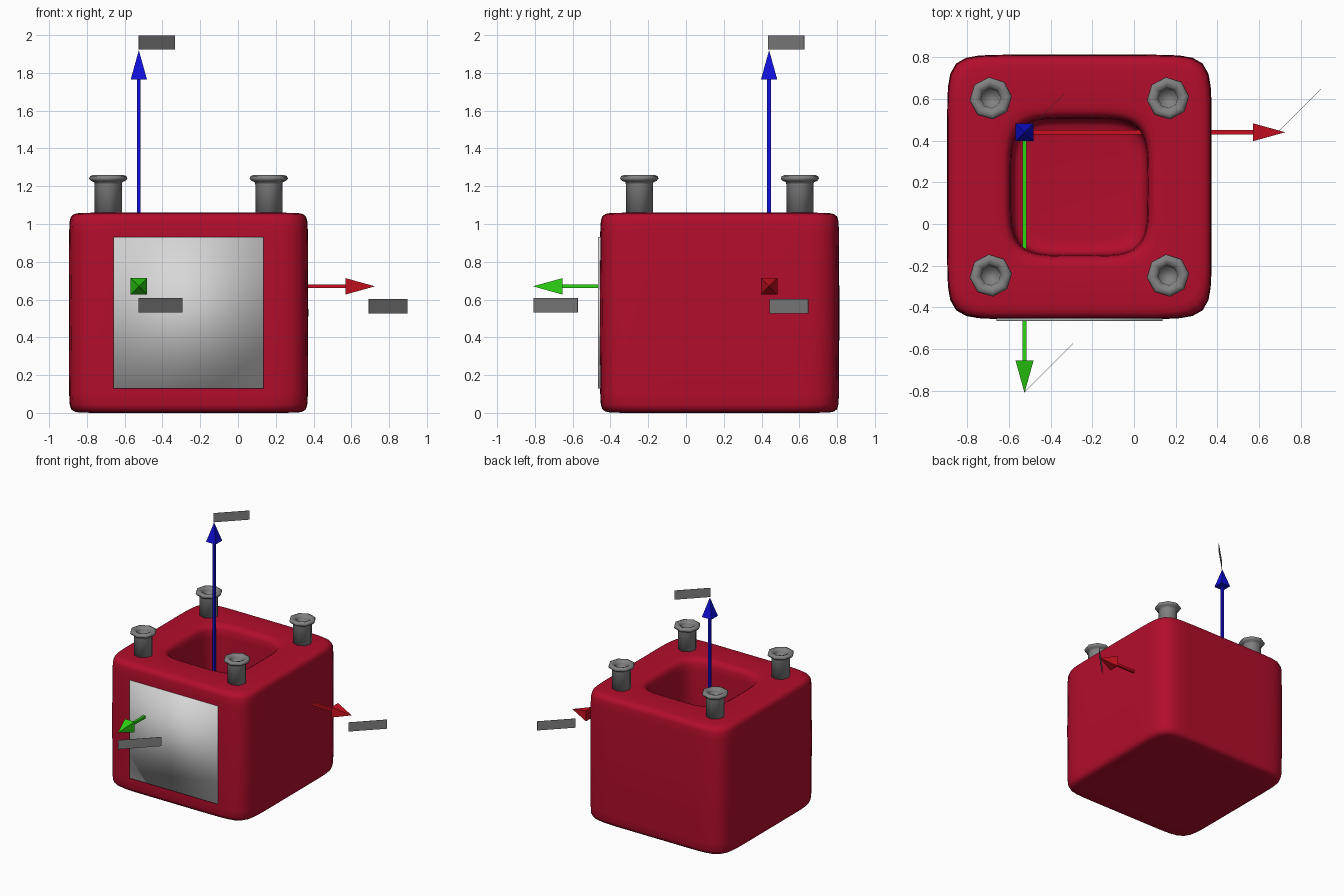
import bpy, bmesh, math
from mathutils import Matrix, Vector

if "Cube" in bpy.data.objects:
    bpy.data.objects.remove(bpy.data.objects["Cube"])

CX, CY = -0.262, 0.178            # centre of the block


def material(name, rgb):
    m = bpy.data.materials.new(name)
    m.diffuse_color = (*rgb, 1)
    m.use_nodes = True
    m.node_tree.nodes["Principled BSDF"].inputs["Base Color"].default_value = m.diffuse_color
    return m


RED = material("block red", (0.45, 0.004, 0.025))
WHITE = material("panel white", (0.68, 0.68, 0.68))
GREY = material("stud grey", (0.22, 0.22, 0.22))
ARROW_RED = material("arrow red", (0.60, 0.005, 0.015))
ARROW_GREEN = material("arrow green", (0.025, 0.66, 0.006))
ARROW_BLUE = material("arrow blue", (0.005, 0.005, 0.70))


def finish(bm, name, mat, smooth=False):
    bmesh.ops.recalc_face_normals(bm, faces=bm.faces)
    me = bpy.data.meshes.new(name)
    bm.to_mesh(me)
    bm.free()
    me.materials.append(mat)
    for p in me.polygons:
        p.use_smooth = smooth
    ob = bpy.data.objects.new(name, me)
    bpy.context.collection.objects.link(ob)
    return ob


def loft(name, mat, rings, count, centre, smooth, start=0.0):
    """Skin stacked superellipse rings (half size, z, exponent), capped at both ends."""
    bm = bmesh.new()
    loops = []
    for a, z, n in rings:
        loop = []
        for i in range(count):
            t = start + 2 * math.pi * i / count
            c, s = math.cos(t), math.sin(t)
            r = a / (abs(c) ** n + abs(s) ** n) ** (1 / n)
            loop.append(bm.verts.new((centre[0] + r * c, centre[1] + r * s, z)))
        loops.append(loop)
    for lo, hi in zip(loops, loops[1:]):
        for i in range(count):
            j = (i + 1) % count
            bm.faces.new((lo[i], lo[j], hi[j], hi[i]))
    bm.faces.new(loops[0][::-1])
    bm.faces.new(loops[-1])
    return finish(bm, name, mat, smooth)


def box(name, mat, size, matrix, smooth=False):
    bm = bmesh.new()
    bmesh.ops.create_cube(bm, size=1, matrix=matrix @ Matrix.Diagonal((*size, 1)))
    return finish(bm, name, mat, smooth)


# Rounded block with a deep rounded pocket in the top
loft("block", RED, [
    (0.50, 0.0, 9), (0.58, 0.002, 9), (0.605, 0.007, 9), (0.622, 0.02, 9.5),
    (0.629, 0.045, 10), (0.632, 0.10, 10), (0.634, 0.53, 10), (0.632, 0.96, 10),
    (0.629, 1.015, 10), (0.622, 1.04, 9.5), (0.605, 1.053, 9), (0.58, 1.058, 9),
    (0.50, 1.06, 8), (0.39, 1.06, 5), (0.362, 1.056, 4.5), (0.345, 1.045, 4.5),
    (0.333, 1.02, 4.5), (0.328, 0.97, 4.5), (0.326, 0.60, 4.5), (0.324, 0.33, 4.5),
    (0.316, 0.29, 4.5), (0.295, 0.27, 4.5), (0.25, 0.265, 4.5)],
    96, (CX, CY), True)

# Flanged studs on the four corners
for sx, side in ((-1, "left"), (1, "right")):
    for sy, end in ((-1, "front"), (1, "back")):
        loft(f"stud_{end}_{side}", GREY, [
            (0.072, 1.02, 2), (0.072, 1.21, 2), (0.075, 1.222, 2), (0.092, 1.228, 2),
            (0.102, 1.24, 2), (0.097, 1.253, 2), (0.08, 1.26, 2), (0.06, 1.253, 2),
            (0.047, 1.235, 2), (0.043, 1.205, 2)],
            8, (CX + sx * 0.425, CY + sy * 0.425), True, 0.1)

# Pale front panel
box("front_panel", WHITE, (0.795, 0.02, 0.80),
    Matrix.Translation((CX, -0.455, 0.53)), True)

# Three four-sided direction arrows from one shared origin
ORIGIN = Vector((-0.525, 0.44, 0.67))


def arrow(name, mat, rotation):
    bm = bmesh.new()
    turn = Matrix.Rotation(math.pi / 4, 4, 'Z')
    for r1, r2, z0, z1 in ((0.014, 0.014, 0.0, 1.10), (0.061, 0.0, 1.095, 1.25)):
        bmesh.ops.create_cone(bm, cap_ends=True, segments=4, radius1=r1, radius2=r2,
                              depth=z1 - z0,
                              matrix=Matrix.Translation((0, 0, (z0 + z1) / 2)) @ turn)
    bmesh.ops.remove_doubles(bm, verts=bm.verts, dist=1e-5)
    bm.transform(Matrix.Translation(ORIGIN) @ rotation)
    finish(bm, name, mat)


arrow("arrow_right", ARROW_RED, Matrix.Rotation(math.pi / 2, 4, 'Y'))
arrow("arrow_front", ARROW_GREEN, Matrix.Rotation(math.pi / 2, 4, 'X'))
arrow("arrow_up", ARROW_BLUE, Matrix.Identity(4))

# Blank tag strips at the arrow tips, turned to the front right
for name, x, y, z, w in (("tag_right", 0.795, 0.545, 0.565, 0.29),
                         ("tag_front", -0.41, -0.69, 0.57, 0.33),
                         ("tag_up", -0.43, 0.53, 1.96, 0.27)):
    box(name, GREY, (w, 0.002, 0.075),
        Matrix.Translation((x, y, z)) @ Matrix.Rotation(math.pi / 4, 4, 'Z'))
